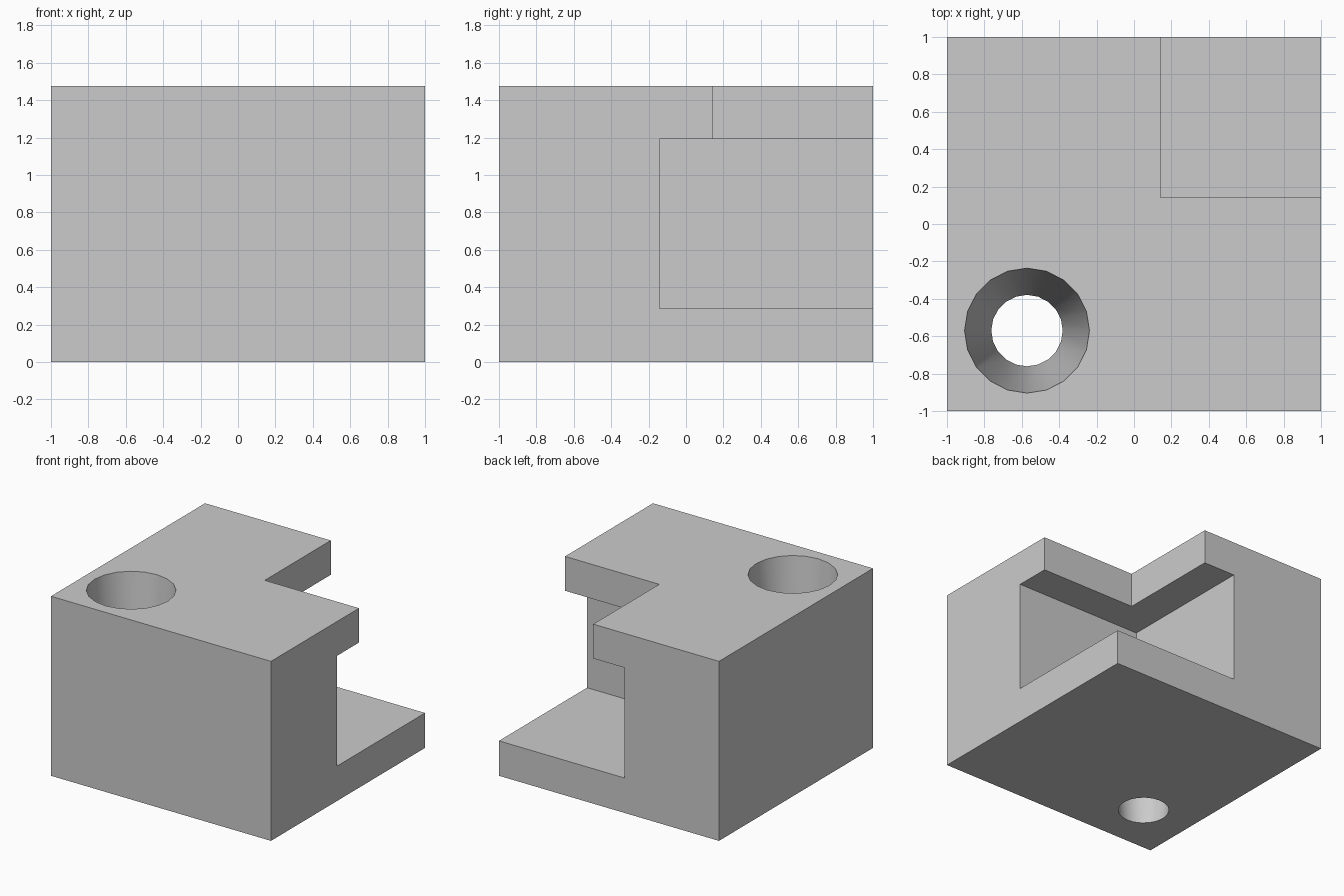
import bpy
import math

cube = bpy.data.objects.get("Cube")
if cube:
    bpy.data.objects.remove(cube, do_unlink=True)

HEIGHT = 1.475
OVER = 0.1  # overshoot of cutters past the block


def box(name, low, high):
    """Axis-aligned box between two corners."""
    bpy.ops.mesh.primitive_cube_add(size=1)
    obj = bpy.context.object
    obj.name = name
    for v in obj.data.vertices:
        v.co = [h if c > 0 else l for c, l, h in zip(v.co, low, high)]
    return obj


def cut(target, cutter):
    """Subtract the cutter, then discard it."""
    cutter.hide_render = True
    mod = target.modifiers.new(cutter.name, 'BOOLEAN')
    mod.operation = 'DIFFERENCE'
    mod.solver = 'EXACT'
    mod.object = cutter
    bpy.context.view_layer.objects.active = target
    bpy.ops.object.modifier_apply(modifier=mod.name)
    bpy.data.objects.remove(cutter, do_unlink=True)


# Solid block
block = box("bracket_block", (-1, -1, 0), (1, 1, HEIGHT))

# Corner pocket between the base plate and the top plate
edge = 1 + OVER
cut(block, box("pocket_cutter", (-0.143, -0.143, 0.287), (edge, edge, 1.193)))

# Smaller corner notch through the top plate
cut(block, box("notch_cutter", (0.143, 0.143, 1.0), (edge, edge, HEIGHT + OVER)))

# Tapered through hole, wide at the top
top_r, bottom_r = 0.334, 0.191
flare = (top_r - bottom_r) / HEIGHT * OVER
bpy.ops.mesh.primitive_cone_add(
    vertices=20, radius1=bottom_r - flare, radius2=top_r + flare,
    depth=HEIGHT + 2 * OVER, location=(-0.572, -0.57, HEIGHT / 2))
hole = bpy.context.object
hole.name = "hole_cutter"
cut(block, hole)

# Plain grey finish
grey = bpy.data.materials.new("light_grey")
grey.use_nodes = True
colour = (0.6, 0.6, 0.6, 1)
grey.diffuse_color = colour
grey.node_tree.nodes["Principled BSDF"].inputs["Base Color"].default_value = colour
block.data.materials.clear()
block.data.materials.append(grey)
for p in block.data.polygons:
    p.material_index = 0

# Smooth hole wall, sharp block edges
bpy.ops.object.select_all(action='DESELECT')
block.select_set(True)
bpy.context.view_layer.objects.active = block
bpy.ops.object.shade_smooth_by_angle(angle=math.radians(30))
